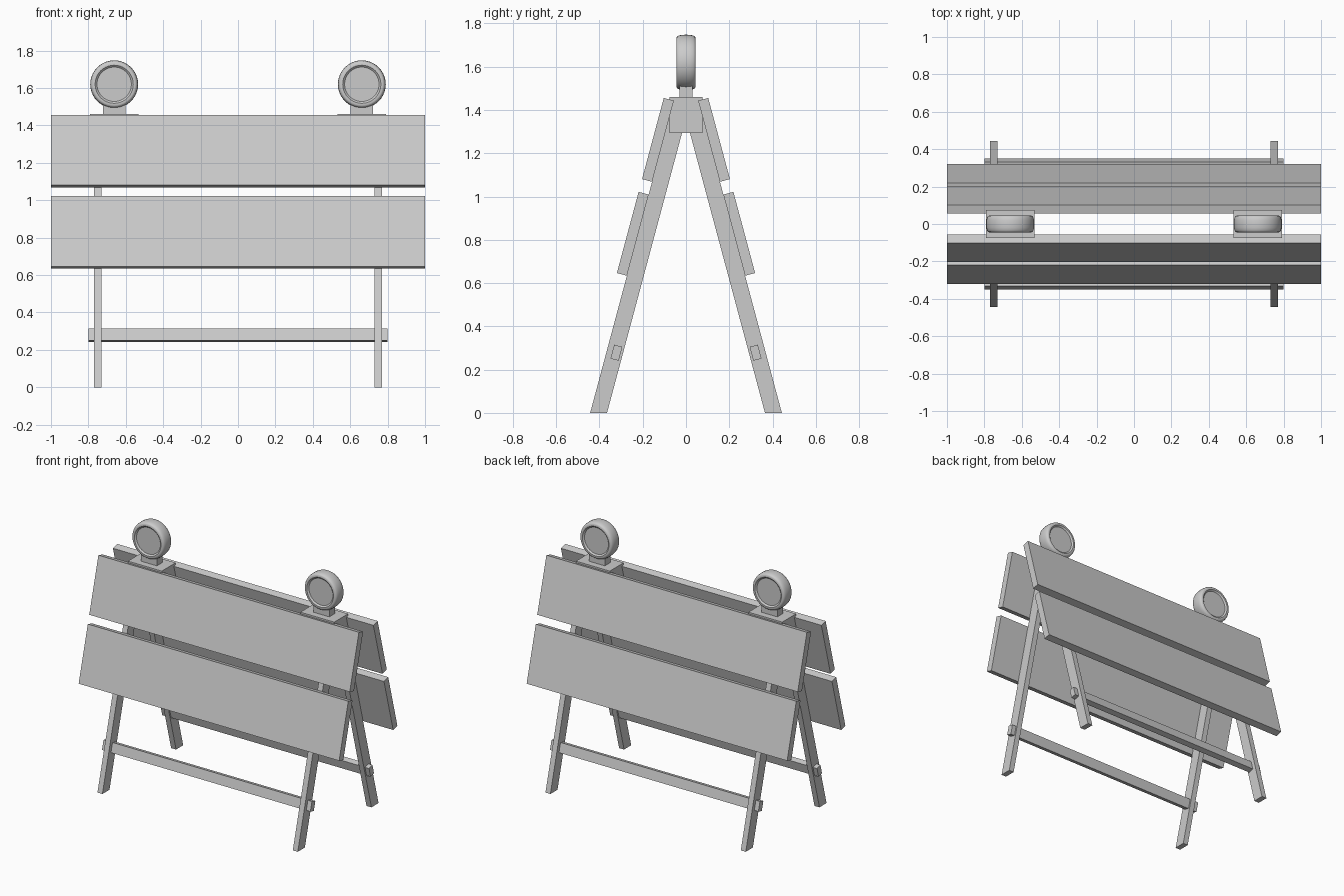
import bpy, bmesh, math

if "Cube" in bpy.data.objects:
    bpy.data.objects.remove(bpy.data.objects["Cube"])

SLOPE = math.tan(math.radians(15))   # lean of each A-frame side


def outer(z):
    """y of the outer leg face at height z (back side)."""
    return 0.443 - SLOPE * z


def finish(name, bm):
    bmesh.ops.recalc_face_normals(bm, faces=bm.faces)
    me = bpy.data.meshes.new(name)
    bm.to_mesh(me)
    bm.free()
    ob = bpy.data.objects.new(name, me)
    bpy.context.collection.objects.link(ob)
    return ob


def prism(name, profile, x0, x1, side=1):
    """Extrude a (y, z) profile along x; side=-1 mirrors it to the front."""
    bm = bmesh.new()
    face = bm.faces.new([bm.verts.new((x0, side * y, z)) for y, z in profile])
    ext = bmesh.ops.extrude_face_region(bm, geom=[face])
    verts = [g for g in ext["geom"] if isinstance(g, bmesh.types.BMVert)]
    bmesh.ops.translate(bm, verts=verts, vec=(x1 - x0, 0, 0))
    return finish(name, bm)


def slab(name, z0, z1, inset, thick, half, side):
    """Tilted plank parallel to the leg face, z0..z1 along its inner face."""
    c, s = math.cos(math.radians(15)), math.sin(math.radians(15))
    lo = (outer(z0) + inset, z0)
    hi = (outer(z1) + inset, z1)
    d = (thick * c, thick * s)
    prism(name, [lo, (lo[0] + d[0], lo[1] + d[1]),
                 (hi[0] + d[0], hi[1] + d[1]), hi], -half, half, side)


def box(name, cx, hx, hy, z0, z1):
    prism(name, [(-hy, z0), (hy, z0), (hy, z1), (-hy, z1)], cx - hx, cx + hx)


def lamp(name, cx, cz):
    """Round lamp turned about the y axis, with dished lens on both faces."""
    half = [(0, 0.036), (0.092, 0.036), (0.102, 0.045), (0.112, 0.045),
            (0.119, 0.042), (0.124, 0.034), (0.127, 0.02)]
    prof = half + [(0.128, 0)] + [(r, -y) for r, y in reversed(half)]
    bm = bmesh.new()
    vs = [bm.verts.new((r, y, 0)) for r, y in prof]
    edges = [bm.edges.new(p) for p in zip(vs, vs[1:])]
    bmesh.ops.spin(bm, geom=vs + edges, cent=(0, 0, 0), axis=(0, 1, 0),
                   angle=math.tau, steps=40, use_duplicate=False)
    bmesh.ops.remove_doubles(bm, verts=bm.verts, dist=1e-5)
    ob = finish(name, bm)
    ob.location = (cx, 0, cz)
    bpy.ops.object.select_all(action='DESELECT')
    ob.select_set(True)
    bpy.context.view_layer.objects.active = ob
    bpy.ops.object.shade_smooth_by_angle(angle=math.radians(35))


# Two leaning sides of the A-frame
for side, label in ((-1, "front"), (1, "back")):
    slab(label + "_upper_board", 1.068, 1.443, 0, 0.048, 1.0, side)
    slab(label + "_lower_board", 0.634, 1.009, 0, 0.048, 1.0, side)
    slab(label + "_crossbar", 0.241, 0.305, -0.067, 0.039, 0.8, side)
    for sx, hand in ((-1, "left"), (1, "right")):
        top = 1.44
        prism(f"{label}_{hand}_leg",
              [(outer(0) - 0.078, 0), (outer(0), 0),
               (outer(top), top), (outer(top) - 0.078, top)],
              sx * 0.75 - 0.019, sx * 0.75 + 0.019, side)

# Top hinge blocks and warning lamps
for sx, hand in ((-1, "left"), (1, "right")):
    cx = sx * 0.662
    box(hand + "_hinge_block", cx, 0.13, 0.076, 1.293, 1.46)
    box(hand + "_lamp_neck", cx, 0.06, 0.03, 1.46, 1.53)
    lamp(hand + "_lamp", cx, 1.62)
